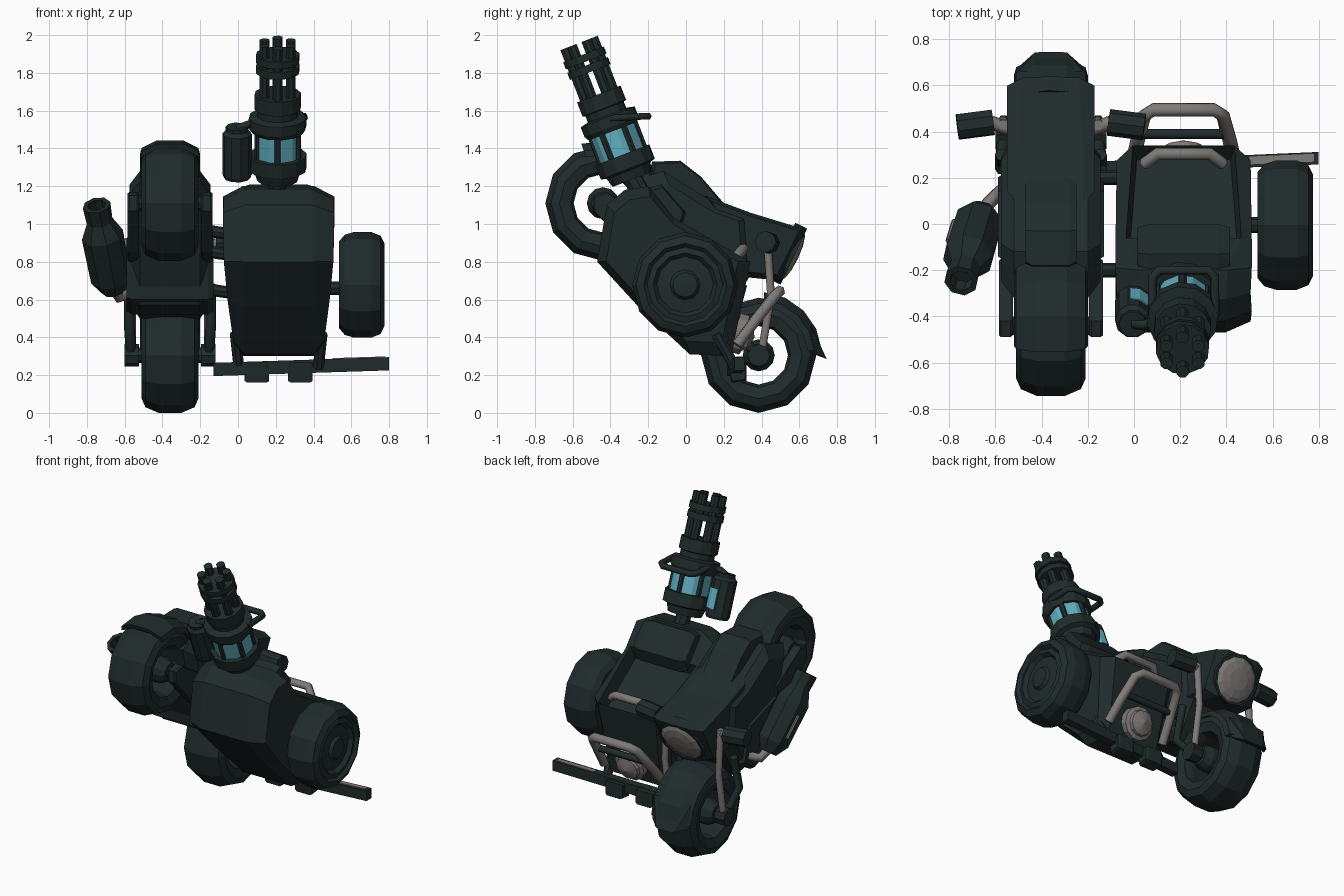
import bpy, bmesh, math
from mathutils import Vector

if "Cube" in bpy.data.objects:
    bpy.data.objects.remove(bpy.data.objects["Cube"])


def material(name, rgb):
    m = bpy.data.materials.new(name)
    m.diffuse_color = (*rgb, 1)
    m.use_nodes = True
    m.node_tree.nodes["Principled BSDF"].inputs["Base Color"].default_value = m.diffuse_color
    return m


DARK = material("dark gunmetal", (0.0145, 0.0245, 0.0245))
GREY = material("warm grey metal", (0.21, 0.195, 0.185))
BLUE = material("glowing blue", (0.12, 0.43, 0.54))
X = Vector((1, 0, 0))
BX, SX = -0.36, 0.215            # bike and sidecar centre lines
FRONT, REAR = (0.385, 0.305), (-0.44, 1.11)   # wheel centres (y, z)


def finish(name, bm, mat):
    bmesh.ops.remove_doubles(bm, verts=bm.verts, dist=1e-5)
    bmesh.ops.recalc_face_normals(bm, faces=bm.faces)
    me = bpy.data.meshes.new(name)
    bm.to_mesh(me)
    bm.free()
    me.materials.append(mat)
    ob = bpy.data.objects.new(name, me)
    bpy.context.collection.objects.link(ob)
    return ob


def lathe(name, prof, origin, axis=X, n=12, mat=DARK, closed=False, a0=0, a1=360):
    """Turn (radius, distance) points about an axis; a0..a1 in degrees."""
    q = X.rotation_difference(Vector(axis).normalized())
    bm, rings, full = bmesh.new(), [], a1 - a0 == 360
    for i in range(n if full else n + 1):
        a = math.radians(a0 + (a1 - a0) * i / n)
        rings.append([bm.verts.new(Vector(origin) + q @ Vector((t, r * math.cos(a), r * math.sin(a))))
                      for r, t in prof])
    k = len(prof)
    for i in range(n):
        A, B = rings[i], rings[(i + 1) % len(rings)]
        for j in range(k if closed else k - 1):
            bm.faces.new((A[j], A[(j + 1) % k], B[(j + 1) % k], B[j]))
    if not full:
        bm.faces.new(rings[0])
        bm.faces.new(rings[-1])
    bmesh.ops.dissolve_degenerate(bm, dist=1e-6, edges=bm.edges)
    return finish(name, bm, mat)


def rod(name, a, b, r, n=8, mat=DARK):
    a, b = Vector(a), Vector(b)
    L = (b - a).length
    return lathe(name, [(0, 0), (r, 0), (r, L), (0, L)], a, b - a, n, mat)


def pipe(name, pts, r, mat=GREY):
    cu = bpy.data.curves.new(name, 'CURVE')
    cu.dimensions, cu.bevel_depth, cu.bevel_resolution = '3D', r, 1
    cu.use_fill_caps = True
    sp = cu.splines.new('POLY')
    sp.points.add(len(pts) - 1)
    for p, c in zip(sp.points, pts):
        p.co = (*c, 1)
    tmp = bpy.data.objects.new(name, cu)
    me = bpy.data.meshes.new_from_object(tmp)
    bpy.data.objects.remove(tmp)
    me.materials.clear()
    me.materials.append(mat)
    ob = bpy.data.objects.new(name, me)
    bpy.context.collection.objects.link(ob)
    return ob


def shell(name, prof, cx, w, W, s=0.85, mat=DARK, recess=None):
    """Side profile in (y, z): full size to half-width w, shrunk by s at W.
    w and W are numbers, or lists with one half-width per point."""
    bm = bmesh.new()
    n = len(prof)
    w, W = (v if isinstance(v, list) else [v] * n for v in (w, W))
    cy = sum(p[0] for p in prof) / n
    cz = sum(p[1] for p in prof) / n
    loops = [[bm.verts.new((cx + sg * x, cy + (y - cy) * k, cz + (z - cz) * k)) for x, (y, z) in zip(xs, prof)]
             for sg, xs, k in ((-1, W, s), (-1, w, 1), (1, w, 1), (1, W, s))]
    top = None
    for l in range(3):
        for i in range(n):
            j = (i + 1) % n
            f = bm.faces.new((loops[l][i], loops[l][j], loops[l + 1][j], loops[l + 1][i]))
            if l == 1 and i == recess:
                top = f
    bm.faces.new(loops[0])
    bm.faces.new(loops[3])
    bmesh.ops.recalc_face_normals(bm, faces=bm.faces)
    if top:
        bmesh.ops.inset_region(bm, faces=[top], thickness=0.025)
        bmesh.ops.translate(bm, verts=list(top.verts), vec=top.normal * -0.09)
    return finish(name, bm, mat)


# Bike wheels: open tyre ring, hub and axle
tyre = [(0.305, -0.06), (0.305, 0.06), (0.275, 0.13), (0.23, 0.15), (0.17, 0.13),
        (0.155, 0.08), (0.155, -0.08), (0.17, -0.13), (0.23, -0.15), (0.275, -0.13)]
for nm, (y, z) in (("front", FRONT), ("rear", REAR)):
    lathe(nm + "_tyre", tyre, (BX, y, z), n=12, closed=True)
    rod(nm + "_axle", (BX - 0.21, y, z), (BX + 0.21, y, z), 0.04)
    lathe(nm + "_hub", [(0, -0.15), (0.06, -0.15), (0.085, -0.1), (0.085, 0.1), (0.06, 0.15), (0, 0.15)],
          (BX, y, z))
# Fenders
fend = [(0.335, -0.07), (0.335, 0.07), (0.295, 0.15), (0.26, 0.16), (0.26, 0.15), (0.305, 0.07),
        (0.305, -0.07), (0.26, -0.15), (0.26, -0.16), (0.295, -0.15)]
lathe("front_fender", fend, (BX, *FRONT), n=4, closed=True, a0=5, a1=85)
lathe("rear_fender", fend, (BX, *REAR), n=4, closed=True, a0=0, a1=110)
shell("fender_lip", [(0.66, 0.47), (0.745, 0.285), (0.68, 0.31)], BX, [0.1, 0.04, 0.1], [0.14, 0.07, 0.14], 0.95)

# Sidecar wheel: solid with stepped rings on the outside
lathe("sidecar_wheel", [(0, -0.08), (0.17, -0.1), (0.23, -0.12), (0.265, -0.09), (0.28, -0.04), (0.28, 0.05),
                        (0.26, 0.1), (0.22, 0.12), (0.2, 0.1), (0.17, 0.11), (0.15, 0.085), (0.08, 0.095),
                        (0.065, 0.115), (0, 0.12)], (0.655, -0.005, 0.678), n=12)
rod("sidecar_axle", (0.4, -0.005, 0.66), (0.6, -0.005, 0.66), 0.035)

# Bike body, ridge on top, engine and headlight cowl
shell("bike_body", [(-0.32, 1.22), (-0.12, 1.28), (0.17, 1.10), (0.34, 1.04), (0.36, 0.76), (0.2, 0.5),
                    (-0.08, 0.57), (-0.22, 0.86)], BX, 0.16, 0.215, 0.8)
shell("tank_ridge", [(-0.18, 1.33), (-0.03, 1.335), (0.08, 1.25), (0.2, 1.11), (0.12, 1.05), (-0.2, 1.2)],
      BX, 0.08, 0.11, 0.9)
shell("engine_block", [(-0.16, 0.95), (0.15, 0.85), (0.22, 0.6), (0.1, 0.52), (-0.12, 0.6)], BX, 0.2, 0.23, 0.9)
shell("headlight_cowl", [(0.1, 1.15), (0.34, 1.06), (0.635, 0.97), (0.5, 0.70), (0.3, 0.72)],
      BX, [0.14, 0.14, 0.12, 0.1, 0.14], 0.19, 0.86)
nrm = Vector((0, 0.9, -0.43)).normalized()
lamp = Vector((BX, 0.562, 0.832))
lathe("headlight_rim", [(0, -0.06), (0.165, -0.06), (0.165, 0.01), (0.15, 0.01), (0.15, 0)], lamp, nrm)
lathe("headlight_lens", [(0.15, 0), (0.12, 0.018), (0.07, 0.03), (0, 0.034)], lamp, nrm, 12, GREY)

# Fork, handlebar grips and swing arms, mirrored about the bike centre
for s, side in ((-1, "left"), (1, "right")):
    x = BX + s * 0.205
    pipe(side + "_fork", [(x, 0.43, 0.92), (x, 0.45, 0.62), (x, 0.40, 0.32)], 0.024)
    pipe(side + "_lower_strut", [(x + s * 0.01, 0.3, 0.68), (x + s * 0.01, 0.24, 0.45), (x, 0.385, 0.3)], 0.028, DARK)
    rod(side + "_fork_hub", (x - s * 0.04, *FRONT), (x + s * 0.035, *FRONT), 0.06)
    pipe(side + "_handlebar", [(BX + s * 0.15, 0.40, 0.88), (BX + s * 0.26, 0.44, 0.9)], 0.03)
    rod(side + "_grip", (BX + s * 0.25, 0.44, 0.9), (BX + s * 0.405, 0.42, 0.905), 0.058)
    shell(side + "_swing_arm", [(-0.49, 1.15), (-0.42, 1.17), (-0.15, 1.0), (-0.15, 0.8), (-0.28, 0.85),
                                (-0.49, 1.07)], BX + s * 0.195, 0.02, 0.03, 0.95)

# Exhaust canister on the left
E, ED = Vector((-0.66, 0.05, 0.645)), Vector((-0.09, -0.3, 0.46)).normalized()
lathe("exhaust_canister", [(0, 0), (0.06, 0), (0.108, 0.08), (0.112, 0.36), (0.07, 0.45), (0.075, 0.55),
                           (0.05, 0.55), (0.05, 0.48), (0, 0.48)], E, ED, 8)
pipe("exhaust_pipe", [(-0.5, 0.16, 0.7), (-0.58, 0.14, 0.63), (-0.63, 0.09, 0.61), (-0.66, 0.04, 0.66)], 0.03)
out = (Vector((-1, 0.35, 0)) - ED * ED.dot(Vector((-1, 0.35, 0)))).normalized() * 0.102
rod("exhaust_slot", E + out + ED * 0.13, E + out + ED * 0.29, 0.013, 6, GREY)

# Sidecar body with recessed cockpit, and headrest
shell("sidecar_body", [(-0.47, 0.80), (-0.42, 1.10), (-0.325, 1.18), (-0.2, 1.2), (-0.06, 1.03), (0.34, 0.80),
                       (0.24, 0.30), (0.02, 0.31), (-0.25, 0.56)], SX,
      [0.18, 0.18, 0.18, 0.19, 0.25, 0.22, 0.19, 0.18, 0.18],
      [0.29, 0.295, 0.29, 0.295, 0.295, 0.29, 0.24, 0.24, 0.27], 0.86, recess=4)
shell("headrest", [(-0.2, 1.19), (-0.13, 1.21), (0.0, 1.06), (-0.03, 0.97), (-0.14, 1.05)], SX, 0.15, 0.2, 0.85)
for s, side in ((-1, "left"), (1, "right")):
    rod(side + "_bar_bracket", (SX + s * 0.23, 0.16, 0.42), (SX + s * 0.21, 0.26, 0.24), 0.03)
    shell(side + "_bar_clamp", [(0.22, 0.27), (0.32, 0.27), (0.32, 0.17), (0.24, 0.16)], SX + s * 0.115, 0.05, 0.065)

# Front guard, dash handle, round lamp
pipe("front_guard", [(SX + u, y, z) for u, y, z in (
    (-0.22, 0.27, 0.36), (-0.2, 0.36, 0.48), (-0.17, 0.47, 0.62), (-0.13, 0.495, 0.645), (0.13, 0.495, 0.645),
    (0.17, 0.47, 0.62), (0.2, 0.36, 0.48), (0.22, 0.27, 0.36))], 0.031)
pipe("guard_cross_bar", [(SX - 0.19, 0.39, 0.52), (SX + 0.19, 0.39, 0.52)], 0.022, DARK)
pipe("dash_handle", [(SX - 0.17, 0.26, 0.82), (SX - 0.11, 0.305, 0.87), (SX + 0.11, 0.305, 0.87),
                     (SX + 0.17, 0.26, 0.82)], 0.027)
lathe("round_lamp", [(0.11, -0.02), (0.11, 0.03), (0.085, 0.04), (0.08, 0.06), (0, 0.085)],
      (SX, 0.28, 0.42), (0, 0.9, -0.25), 12, GREY)


# Long bar below the sidecar, with a bright strip on its outer top
def beam(name, pts, hy, hz, mat):
    bm = bmesh.new()
    rings = [[bm.verts.new((x, y + a * hy, z + b * hz)) for a, b in ((-1, -1), (1, -1), (1, 1), (-1, 1))]
             for x, y, z in pts]
    for i in range(4):
        bm.faces.new((rings[0][i], rings[0][i - 1], rings[1][i - 1], rings[1][i]))
    for r in rings:
        bm.faces.new(r)
    return finish(name, bm, mat)


beam("lower_bar", [(-0.13, 0.245, 0.23), (0.80, 0.285, 0.26)], 0.027, 0.035, DARK)
beam("bar_strip", [(0.5, 0.275, 0.287), (0.78, 0.287, 0.296)], 0.017, 0.003, GREY)

# Links between bike and sidecar
for i, (y, z) in enumerate(((-0.2, 0.97), (-0.2, 0.86), (0.2, 0.66))):
    rod("sidecar_link_%d" % i, (-0.2, y, z), (0.0, y, z - 0.03), 0.032, 8)

# Rotary gun, built along its own axis
G, D = Vector((0.21, -0.29, 1.245)), Vector((0, -0.36, 0.93)).normalized()
U = D.cross(X).normalized()
rod("gun_pedestal", (0.21, -0.2, 1.1), G + D * 0.03, 0.05, 8)
lathe("gun_receiver", [(0, -0.01), (0.11, -0.01), (0.125, 0.04), (0.155, 0.05), (0.155, 0.13), (0, 0.13)], G, D, 12)
lathe("gun_blue_core", [(0.125, 0.12), (0.125, 0.28)], G, D, 12, BLUE)
for i in range(6):
    a = math.radians(60 * i + 30)
    o = G + (X * math.cos(a) + U * math.sin(a)) * 0.122
    rod("gun_core_rib_%d" % i, o + D * 0.12, o + D * 0.28, 0.018, 6)
    b = G + (X * math.cos(a) + U * math.sin(a)) * 0.08
    rod("gun_barrel_%d" % i, b + D * 0.45, b + D * 0.765, 0.028, 8)
lathe("gun_collar", [(0, 0.265), (0.14, 0.265), (0.155, 0.29), (0.155, 0.345), (0.11, 0.355), (0.11, 0.39),
                     (0.125, 0.395), (0.125, 0.475), (0, 0.475)], G, D, 12)
for i, t in enumerate((0.60, 0.66)):
    lathe("barrel_ring_%d" % i, [(0, t), (0.117, t), (0.117, t + 0.04), (0, t + 0.04)], G, D, 12)
pipe("gun_handle", [(0.08, -0.4, 1.56), (0.08, -0.23, 1.57), (0.11, -0.2, 1.57), (0.32, -0.2, 1.57),
                    (0.35, -0.23, 1.57), (0.35, -0.4, 1.56)], 0.02, DARK)

# Ammunition drum beside the gun with a blue window
C = Vector((-0.005, -0.33, 1.245))
lathe("ammo_drum", [(0, 0), (0.07, 0), (0.078, 0.02), (0.078, 0.25), (0.06, 0.27), (0.06, 0.29), (0, 0.29)], C, D, 10)
lathe("drum_window", [(0.078, 0.06), (0.083, 0.06), (0.083, 0.19), (0.078, 0.19)], C, D, 2, BLUE,
      closed=True, a0=-30, a1=30)
pipe("drum_strap", [C + D * 0.28, C + D * 0.3 + X * 0.05, G + D * 0.32 - X * 0.1], 0.022, DARK)
